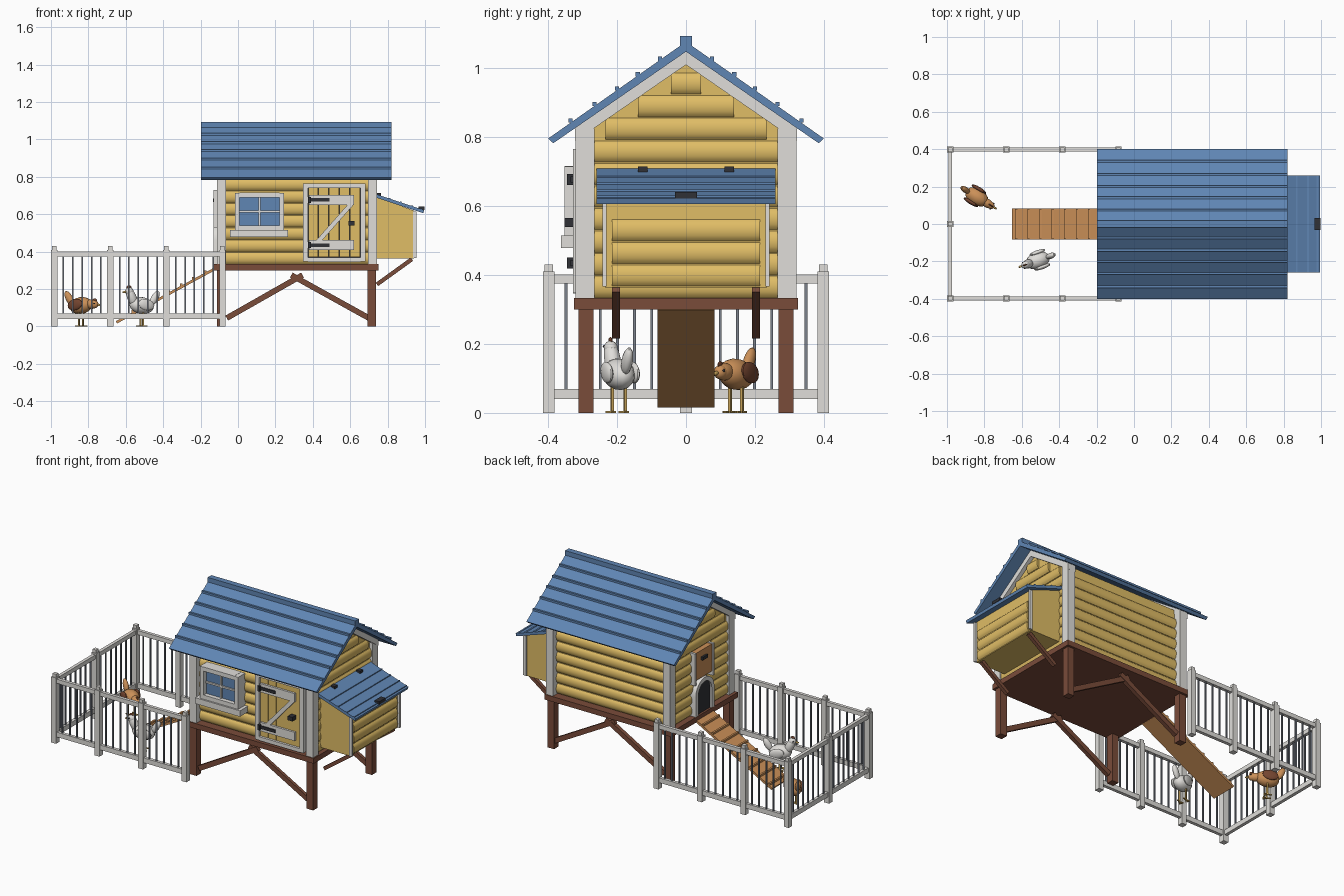
import bpy, bmesh, math
from mathutils import Matrix, Vector

cube = bpy.data.objects.get("Cube")
if cube:
    bpy.data.objects.remove(cube, do_unlink=True)


def material(name, code):
    lin = [((int(code[i:i + 2], 16) / 255 + 0.055) / 1.055) ** 2.4 for i in (0, 2, 4)]
    m = bpy.data.materials.new(name)
    m.use_nodes = True
    m.diffuse_color = (*lin, 1)
    m.node_tree.nodes["Principled BSDF"].inputs["Base Color"].default_value = (*lin, 1)
    return m


yellow = material("yellow siding", "E0BD66")
blue = material("blue roof", "6086B4")
white = material("white trim", "E0DEDA")
brown = material("brown timber", "7A4C3A")
tan = material("orange wood", "CB9058")
dark = material("dark metal", "303136")
grey = material("grey bars", "7C828C")
umber = material("dark feathers", "744530")
straw = material("straw legs", "CDA85C")
made = []


def finish(name, bm, mat, matrix=None):
    if matrix:
        bm.transform(matrix)
    bmesh.ops.recalc_face_normals(bm, faces=bm.faces)
    mesh = bpy.data.meshes.new(name)
    bm.to_mesh(mesh)
    bm.free()
    mesh.materials.append(mat)
    ob = bpy.data.objects.new(name, mesh)
    bpy.context.collection.objects.link(ob)
    made.append(ob)


def box(name, x, y, z, mat, matrix=None):
    bm = bmesh.new()
    bmesh.ops.create_cube(bm, size=1)
    for v in bm.verts:
        v.co = [r[0] if c < 0 else r[1] for c, r in zip(v.co, (x, y, z))]
    finish(name, bm, mat, matrix)


def beam(name, p, q, w, h, mat):
    p, q = Vector(p), Vector(q)
    half = (q - p).length / 2
    m = Matrix.Translation((p + q) / 2) @ (q - p).to_track_quat('X', 'Z').to_matrix().to_4x4()
    box(name, (-half, half), (-w / 2, w / 2), (-h / 2, h / 2), mat, m)


def prism(name, axis, pts, a, b, mat):
    """Extrude a (y, z) outline along x, or an (x, z) outline along y."""
    bm = bmesh.new()
    place = (lambda u, v, t: (t, u, v)) if axis == 'x' else (lambda u, v, t: (u, t, v))
    face = bm.faces.new([bm.verts.new(place(u, v, a)) for u, v in pts])
    ext = bmesh.ops.extrude_face_region(bm, geom=[face])['geom']
    for v in ext:
        if isinstance(v, bmesh.types.BMVert):
            v.co[0 if axis == 'x' else 1] = b
    finish(name, bm, mat)


def plank(name, axis, wall, out, a, b, z, h):
    """Rounded siding board lying along an axis on a wall."""
    pts = [(wall - out * 0.004, z), (wall - out * 0.004, z + h)]
    for i in range(8, -1, -1):
        pts.append((wall + out * (0.003 + 0.013 * math.sin(math.pi * i / 8) ** 0.6), z + h * i / 8))
    prism(name, axis, pts, a, b, yellow)


SLOPE, RIDGE, ROW = 0.69, 1.048, 0.0655


def under(y):
    return RIDGE - SLOPE * abs(y)


# Timber base, legs and crossed braces
box("floor_frame", (-0.13, 0.75), (-0.325, 0.325), (0.3, 0.333), brown)
for y in (-0.29, 0.29):
    for x in (-0.09, 0.715):
        box("leg", (x - 0.022, x + 0.022), (y - 0.022, y + 0.022), (0, 0.3), brown)
    beam("brace", (-0.06, y, 0.045), (0.345, y, 0.275), 0.025, 0.03, brown)
    beam("brace", (0.7, y, 0.045), (0.285, y, 0.275), 0.02, 0.03, brown)

# House walls, siding, corner posts and gable trim
prism("house_walls", 'x', [(-0.272, 0.33), (0.272, 0.33), (0.272, 0.845), (0, 1.03), (-0.272, 0.845)],
      -0.09, 0.722, yellow)
for i in range(10):
    z = 0.335 + ROW * i
    if i < 7:
        for s in (-1, 1):
            plank("side_plank", 'x', s * 0.272, s, -0.07, 0.7, z, ROW - 0.004)
    w = min(0.265, (RIDGE - z - ROW) / SLOPE - 0.04)
    plank("end_plank", 'y', 0.722, 1, -w, w, z, ROW - 0.004)
    plank("end_plank", 'y', -0.09, -1, -w, w, z, ROW - 0.004)
for x in (-0.088, 0.719):
    for s in (-1, 1):
        ys = sorted((s * 0.265, s * 0.32))
        box("corner_post", (x - 0.024, x + 0.024), ys, (0.33, 0.825), white)
        prism("gable_trim", 'x', [(0, under(0)), (s * 0.322, under(0.322)),
              (s * 0.322, under(0.322) - 0.038), (0, RIDGE - 0.038)], x - 0.027, x + 0.027, white)

# Roof slopes with seams and ridge cap
for s in (-1, 1):
    prism("roof_slope", 'x', [(0, under(0)), (s * 0.385, under(0.385)),
          (s * 0.4, under(0.4) + 0.024), (0, RIDGE + 0.029)], -0.197, 0.822, blue)
    for y in (0.075, 0.14, 0.2, 0.265, 0.335):
        beam("roof_seam", (-0.197, s * y, under(y) + 0.031), (0.822, s * y, under(y) + 0.031),
             0.012, 0.012, blue)
box("ridge_cap", (-0.197, 0.822), (-0.018, 0.018), (1.05, 1.093), blue)

# Window
box("window_pane", (0, 0.23), (-0.325, -0.27), (0.52, 0.705), blue)
for x in (-0.004, 0.234):
    box("window_stile", (x - 0.013, x + 0.013), (-0.352, -0.27), (0.515, 0.715), white)
for z in (0.528, 0.703):
    box("window_rail", (0.009, 0.221), (-0.352, -0.27), (z - 0.013, z + 0.013), white)
box("window_bar", (0.11, 0.12), (-0.335, -0.32), (0.53, 0.7), white)
box("window_bar", (0.009, 0.221), (-0.335, -0.32), (0.61, 0.62), white)
box("window_sill", (-0.043, 0.267), (-0.362, -0.27), (0.478, 0.515), white)

# Plank door with frame, rails, diagonal and ironwork
for x in (0.36, 0.668):
    box("door_stile", (x - 0.013, x + 0.013), (-0.328, -0.27), (0.348, 0.765), white)
for z in (0.358, 0.753):
    box("door_rail", (0.373, 0.655), (-0.328, -0.27), (z - 0.012, z + 0.012), white)
box("door_gap", (0.373, 0.655), (-0.3, -0.27), (0.365, 0.745), dark)
for i in range(5):
    x = 0.376 + i * 0.0555
    box("door_board", (x, x + 0.053), (-0.315, -0.28), (0.371, 0.74), yellow)
for z in (0.435, 0.677):
    box("door_batten", (0.38, 0.62), (-0.328, -0.31), (z - 0.027, z + 0.027), white)
    box("strap_hinge", (0.38, 0.49), (-0.335, -0.32), (z - 0.009, z + 0.009), dark)
    box("hinge_knuckle", (0.375, 0.39), (-0.345, -0.32), (z - 0.016, z + 0.016), dark)
beam("door_diagonal", (0.42, -0.319, 0.445), (0.61, -0.319, 0.66), 0.018, 0.024, white)
box("door_latch", (0.59, 0.622), (-0.352, -0.31), (0.54, 0.565), dark)

# Nest box with lid, trim and struts
prism("nest_box", 'y', [(0.73, 0.364), (0.94, 0.364), (0.94, 0.62), (0.73, 0.695)], -0.235, 0.235, yellow)
for i in range(3):
    plank("nest_plank", 'y', 0.937, 1, -0.215, 0.215, 0.368 + i * ROW, ROW - 0.004)
for s in (-1, 1):
    box("nest_trim", (0.935, 0.955), sorted((s * 0.23, s * 0.242)), (0.366, 0.615), white)
    beam("nest_strut", (0.743, s * 0.203, 0.225), (0.93, s * 0.203, 0.36), 0.022, 0.022, brown)
    box("lid_hinge", (0.738, 0.765), (s * 0.125 - 0.014, s * 0.125 + 0.014), (0.695, 0.715), dark)
prism("nest_lid", 'y', [(0.735, 0.69), (0.99, 0.606), (0.995, 0.622), (0.735, 0.709)], -0.26, 0.26, blue)
for x in (0.81, 0.87, 0.93, 0.98):
    z = 0.709 - (x - 0.735) * 0.335
    beam("lid_seam", (x, -0.26, z), (x, 0.26, z), 0.01, 0.008, blue)
box("lid_handle", (0.965, 0.997), (-0.032, 0.032), (0.622, 0.641), dark)


# Arched pop door, raised shutter in its guides, and ramp
def arch(w, base, spring):
    return [(w, base)] + [(w * math.cos(math.pi * i / 12), spring + w * math.sin(math.pi * i / 12))
                          for i in range(13)] + [(-w, base)]


prism("pop_opening", 'x', arch(0.07, 0.335, 0.46), -0.12, -0.08, dark)
prism("pop_frame", 'x', arch(0.092, 0.335, 0.46) + arch(0.066, 0.335, 0.46)[::-1], -0.132, -0.08, white)
box("pop_shutter", (-0.122, -0.09), (-0.08, 0.08), (0.555, 0.725), tan)
for s in (-1, 1):
    box("shutter_guide", (-0.13, -0.09), sorted((s * 0.08, s * 0.095)), (0.53, 0.73), white)
box("shutter_handle", (-0.134, -0.115), (-0.025, 0.025), (0.665, 0.685), dark)
top, foot = Vector((-0.13, 0, 0.305)), Vector((-0.65, 0, 0.022))
beam("ramp", top, foot, 0.165, 0.014, tan)
for i in range(8):
    p = top.lerp(foot, (i + 0.6) / 8) + Vector((-0.005, 0, 0.01))
    beam("ramp_cleat", p + Vector((0, -0.08, 0)), p + Vector((0, 0.08, 0)), 0.012, 0.012, tan)


# Run fence
def bay(p, q, gaps):
    p, q = Vector(p), Vector(q)
    for z, h in ((0.388, 0.026), (0.055, 0.03)):
        up = Vector((0, 0, z))
        beam("fence_rail", p + up, q + up, 0.02, h, white)
    for i in range(1, gaps):
        c = p.lerp(q, i / gaps)
        box("fence_bar", (c.x - 0.004, c.x + 0.004), (c.y - 0.004, c.y + 0.004), (0.06, 0.38), grey)


posts = [(-0.083 - 0.3 * i, s * 0.398) for i in range(4) for s in (-1, 1)] + [(-0.983, 0)]
for x, y in posts:
    box("fence_post", (x - 0.017, x + 0.017), (y - 0.017, y + 0.017), (0, 0.41), white)
    box("post_cap", (x - 0.012, x + 0.012), (y - 0.012, y + 0.012), (0.41, 0.43), white)
for s in (-1, 1):
    for i in range(3):
        x = -0.083 - 0.3 * i
        bay((x, s * 0.398, 0), (x - 0.3, s * 0.398, 0), 6)
    bay((-0.983, 0, 0), (-0.983, s * 0.398, 0), 8)


# Hens
def hen(name, loc, heading, head, plume, wing):
    root = Matrix.Translation(loc) @ Matrix.Rotation(heading, 4, 'Z')

    def blob(part, at, size, mat, tilt=0.0):
        bm = bmesh.new()
        bmesh.ops.create_uvsphere(bm, u_segments=14, v_segments=9, radius=1)
        finish(name + "_" + part, bm, mat, root @ Matrix.Translation(at)
               @ Matrix.Rotation(-tilt, 4, 'Y') @ Matrix.Diagonal((*size, 1)))

    head = Vector(head)
    chest = Vector((0.04, 0, 0.12))
    blob("body", (0, 0, 0.112), (0.068, 0.045, 0.045), plume, 0.15)
    mid, way = (chest + head) / 2, head - chest
    blob("neck", mid, (way.length / 2 + 0.02, 0.024, 0.025), plume, math.atan2(way.z, way.x))
    blob("head", head, (0.023, 0.02, 0.021), plume)
    blob("beak", head + Vector((0.026, 0, -0.003)), (0.014, 0.006, 0.006), straw, -0.2)
    blob("comb", head + Vector((0.002, 0, 0.022)), (0.014, 0.004, 0.01), umber)
    blob("tail", (-0.073, 0, 0.15), (0.045, 0.016, 0.02), plume, 2.1)
    for s in (-1, 1):
        blob("wing", (-0.012, s * 0.041, 0.117), (0.046, 0.012, 0.03), wing, 0.25)
        blob("eye", head + Vector((0.01, s * 0.017, 0.005)), (0.004, 0.004, 0.004), dark)
        y = s * 0.02
        box(name + "_leg", (-0.004, 0.004), (y - 0.004, y + 0.004), (0, 0.085), straw, root)
        for turn in (-0.5, 0, 0.5, math.pi):
            m = root @ Matrix.Translation((0, y, 0)) @ Matrix.Rotation(turn, 4, 'Z')
            box(name + "_toe", (0, 0.024), (-0.003, 0.003), (0, 0.006), straw, m)


hen("white_hen", (-0.515, -0.195, 0), math.pi + 0.34, (0.07, 0, 0.188), white, white)
hen("brown_hen", (-0.84, 0.145, 0), -0.55, (0.085, 0, 0.118), tan, umber)

# Smooth rounded parts, keep edges crisp
bpy.ops.object.select_all(action='DESELECT')
for ob in made:
    ob.select_set(True)
bpy.context.view_layer.objects.active = made[0]
bpy.ops.object.shade_smooth_by_angle(angle=math.radians(35))
